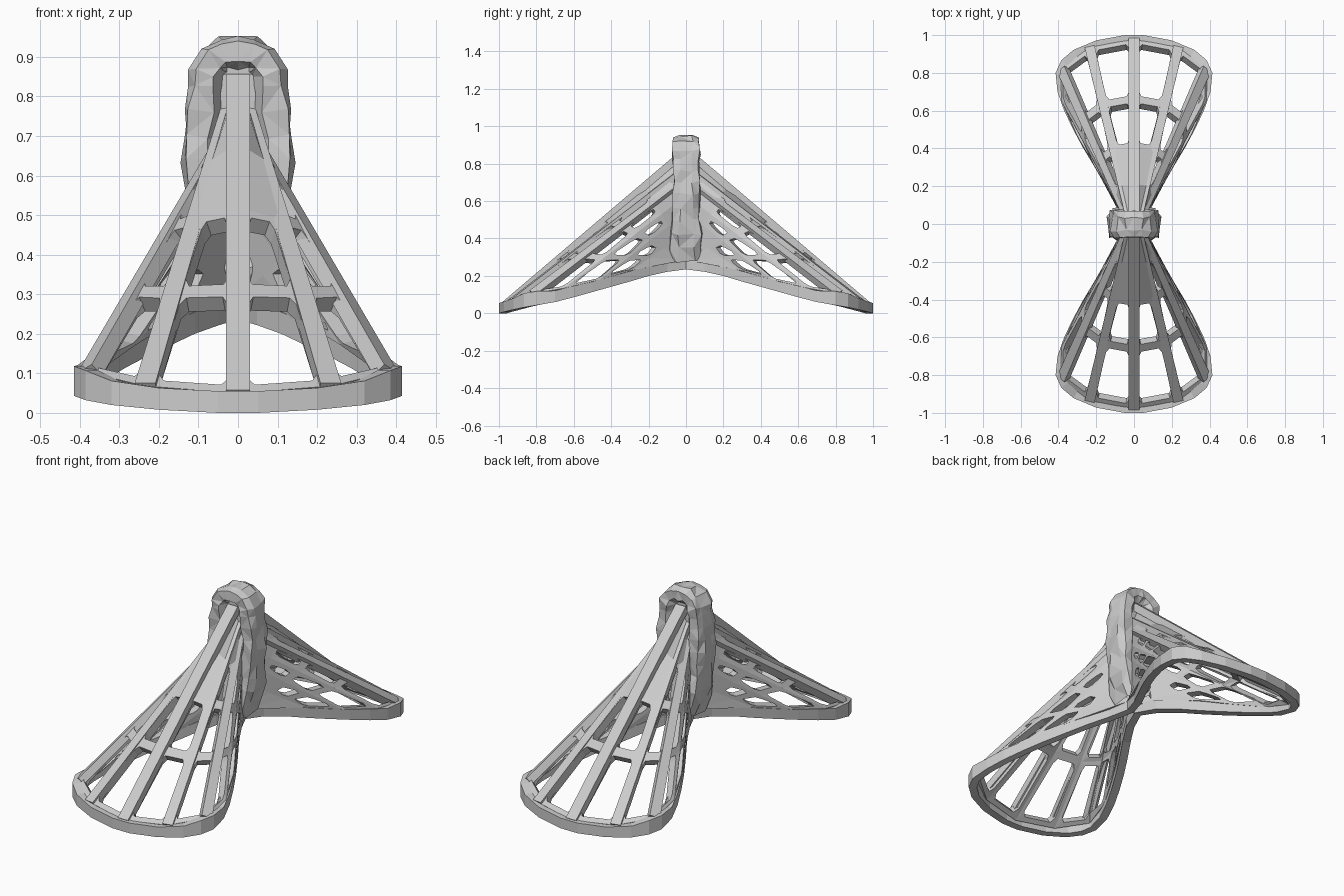
import bpy, bmesh, math, random
from mathutils import Vector

if "Cube" in bpy.data.objects:
    bpy.data.objects.remove(bpy.data.objects["Cube"])

random.seed(4)


def make_object(name, bm):
    mesh = bpy.data.meshes.new(name)
    bm.to_mesh(mesh)
    bm.free()
    obj = bpy.data.objects.new(name, mesh)
    bpy.context.collection.objects.link(obj)
    return obj


def mirror(obj, x, y):
    m = obj.modifiers.new("mirror", 'MIRROR')
    m.use_axis = (x, y, False)
    m.merge_threshold = 0.0005


def loft(name, rings, caps=False):
    bm = bmesh.new()
    rows = [[bm.verts.new(p) for p in r] for r in rings]
    n = len(rings[0])
    for a, b in zip(rows, rows[1:]):
        for i in range(n):
            k = (i + 1) % n
            bm.faces.new((a[i], a[k], b[k], b[i]))
    if caps:
        bm.faces.new(rows[0])
        bm.faces.new(rows[-1])
    bmesh.ops.recalc_face_normals(bm, faces=bm.faces)
    return make_object(name, bm)


def direction(pts, i):
    return (pts[min(i + 1, len(pts) - 1)] - pts[max(i - 1, 0)]).normalized()


def jitter(r):
    return Vector([random.uniform(-r, r) for _ in range(3)])


# Continuous base rim: a quarter path, mirrored to both wings
rim = [Vector(p) for p in [
    (.045, 0, .235), (.085, .1, .222), (.145, .2, .2), (.208, .3, .17),
    (.268, .4, .142), (.322, .5, .114), (.37, .6, .086), (.405, .7, .06),
    (.415, .8, .043), (.385, .867, .032), (.32, .922, .02), (.2, .972, .008),
    (.05, 1, 0), (0, 1, 0)]]
rings = []
for i, p in enumerate(rim):
    d = direction(rim, i)
    inward = Vector((-d.y, d.x, 0)).normalized()
    if i == 0:
        inward = Vector((-1, 0, 0))
    if i >= len(rim) - 2:
        inward = Vector((0, -1, 0))
    q = p + inward * .042
    h = Vector((0, 0, .055 + .02 * (1 if i in (8, 9) else .3 if 5 < i < 11 else 0)))
    rings.append([p, p + h, q + h, q])
mirror(loft("base_rim", rings), True, True)

# Wing lattice: ribs fan from the central spine to the rim
spine = [Vector(p) for p in [
    (0, .02, .84), (.022, .02, .785), (.03, .01, .72), (.035, 0, .63),
    (.035, 0, .54), (.035, 0, .43), (.03, 0, .3)]]
feet = [Vector(p) for p in [
    (0, .98, .05), (.235, .935, .068), (.39, .82, .105), (.383, .65, .135),
    (.3, .46, .18), (.2, .29, .23), (.045, 0, .285)]]
levels = [0, .2, .41, .67, 1]
W = .025
bm = bmesh.new()
grid = [[bm.verts.new(a.lerp(b, s)) for s in levels] for a, b in zip(spine, feet)]


def holed_cell(A, B, C, D, far):
    """Quad with an elongated eight-sided opening."""
    a, b, c, d = A.co, B.co, C.co, D.co

    def at(u, v):
        return bm.verts.new(a.lerp(b, u).lerp(d.lerp(c, u), v))
    length = ((d - a).length + (c - b).length) / 2
    v = min(.35, W / length)
    w = min(.35, far / length)
    lo = min(.36, W / (b - a).length)
    hi = min(.36, W / (c - d).length)
    t = min(.2, .03 / length)
    e = .08
    P = [at(lo + e, v), at(1 - lo - e, v), at(1 - lo, v + t), at(1 - hi, 1 - w - t),
         at(1 - hi - e, 1 - w), at(hi + e, 1 - w), at(hi, 1 - w - t), at(lo, v + t)]
    for i, (m, n) in enumerate(((A, B), (B, C), (C, D), (D, A))):
        p, q = P[2 * i], P[2 * i + 1]
        bm.faces.new((m, n, q, p))
        bm.faces.new((n, P[(2 * i + 2) % 8], q))


for j in range(len(grid) - 1):
    for k in range(len(levels) - 1):
        cell = (grid[j][k], grid[j + 1][k], grid[j + 1][k + 1], grid[j][k + 1])
        if j < 5 and (k >= 2 or (k == 1 and 0 < j < 4)):
            holed_cell(*cell, .028 if k == 3 else W)
        else:
            bm.faces.new(cell)
bmesh.ops.recalc_face_normals(bm, faces=bm.faces)
if sum(f.normal.z * f.calc_area() for f in bm.faces) < 0:
    bmesh.ops.reverse_faces(bm, faces=bm.faces)
obj = make_object("wing_lattice", bm)
mirror(obj, True, False)
s = obj.modifiers.new("thickness", 'SOLIDIFY')
s.thickness = .045
s.offset = -1
mirror(obj, False, True)

# Raised ribs running over the lattice
for name, top, foot, w0, w1 in (
        ("centre_rib", (0, .045, .857), (0, .985, .058), .03, .03),
        ("inner_rib", (.025, .03, .775), (.235, .94, .075), .018, .027),
        ("outer_rib", (.035, .02, .72), (.388, .82, .112), .018, .027)):
    top, foot = Vector(top), Vector(foot)
    d = (foot - top).normalized()
    side = d.cross(Vector((0, 0, 1)))
    if name == "outer_rib":
        side = d.cross(Vector((.5, 0, .85)))
    side.normalize()
    up = side.cross(d)
    rings = []
    for p, w in ((top, w0), (foot, w1)):
        rings.append([p - side * w, p + side * w,
                      p + side * w - up * .04, p - side * w - up * .04])
    mirror(loft(name, rings, True), name != "centre_rib", True)

# Central arch: faceted, slightly crumpled tube bent over the spine
path = [(0, .91), (.032, .909), (.06, .893), (.078, .862), (.085, .82), (.089, .76),
        (.092, .7), (.095, .64), (.09, .57), (.084, .5), (.08, .43), (.066, .36), (.04, .29)]
path = [Vector((x, 0, z)) for x, z in path]
rings = []
for i, p in enumerate(path):
    d = direction(path, i) if i else Vector((1, 0, 0))
    out = Vector((-d.z, 0, d.x))
    depth = .072 if i < 10 else .088
    ring = []
    for u, v in ((1, .5), (.7, .95), (-.5, 1), (-1, .5), (-1, -.5),
                 (-.5, -1), (.7, -.95), (1, -.5)):
        ring.append(p + out * u * .043 + Vector((0, v * depth, 0))
                    + jitter(.008 if i else 0))
    rings.append(ring)
obj = loft("central_arch", rings)
mirror(obj, True, False)
obj.modifiers.new("facets", 'TRIANGULATE')

# Core filling the inside of the arch
rings = [[Vector((x, y, z)) for x, y in ((-w, -.035), (w, -.035), (w, .035), (-w, .035))]
         for z, w in ((.3, .04), (.6, .06), (.88, .05))]
loft("arch_core", rings, True)

# Crumpled knot where the arch meets the waist
bm = bmesh.new()
bmesh.ops.create_icosphere(bm, subdivisions=2, radius=1)
for v in bm.verts:
    v.co = Vector((v.co.x * .075, v.co.y * .1, v.co.z * .075 + .365)) + jitter(.012)
make_object("waist_knot", bm)
